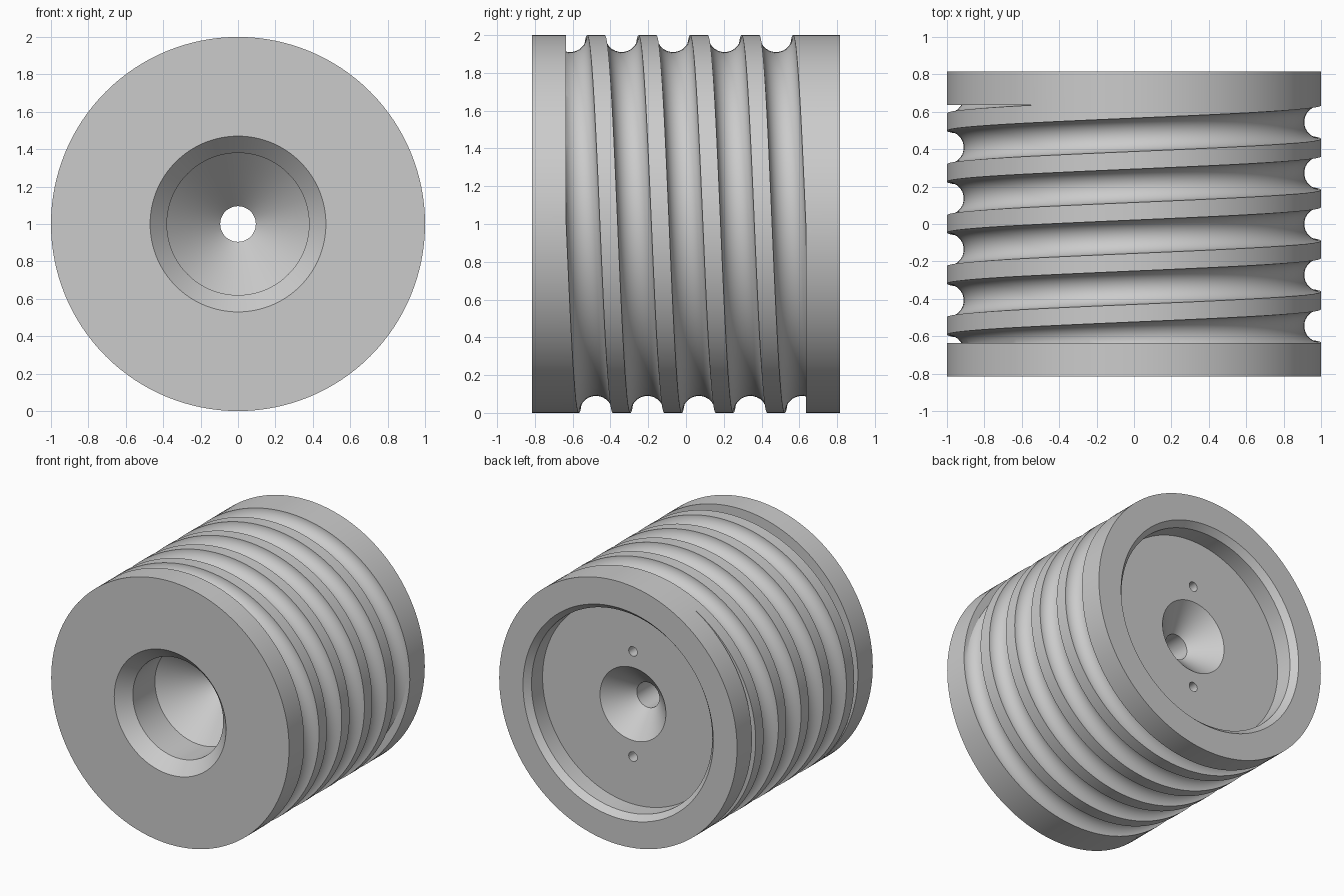
import bpy, bmesh
from math import sin, cos, pi, ceil
from mathutils import Matrix, Vector

HALF = 0.815          # half length of the drum
GROOVE_END = 0.636    # groove stops here at both ends
PITCH = 0.2725
GROOVE_R = 0.09
BORE = 0.095
SEGS = 128

cube = bpy.data.objects.get("Cube")
if cube:
    bpy.data.objects.remove(cube, do_unlink=True)

grey = bpy.data.materials.new("plain grey")
grey.use_nodes = True
grey.diffuse_color = (0.6, 0.6, 0.6, 1)
for node in grey.node_tree.nodes:
    if node.type == 'BSDF_PRINCIPLED':
        node.inputs["Base Color"].default_value = (0.6, 0.6, 0.6, 1)


def finish(name, bm):
    bmesh.ops.recalc_face_normals(bm, faces=bm.faces)
    mesh = bpy.data.meshes.new(name)
    bm.to_mesh(mesh)
    bm.free()
    mesh.materials.append(grey)
    obj = bpy.data.objects.new(name, mesh)
    bpy.context.collection.objects.link(obj)
    return obj


def around(radius, y, angle):
    """Point at a radius and angle about the drum's axis."""
    return Vector((radius * cos(angle), y, 1 + radius * sin(angle)))


def loft(name, rings, closed):
    """Skin a list of equal loops, joined end to end or capped."""
    bm = bmesh.new()
    loops = [[bm.verts.new(p) for p in ring] for ring in rings]
    pairs = list(zip(loops, loops[1:]))
    if closed:
        pairs.append((loops[-1], loops[0]))
    else:
        bm.faces.new(loops[0])
        bm.faces.new(loops[-1])
    n = len(loops[0])
    for a, b in pairs:
        for i in range(n):
            j = (i + 1) % n
            bm.faces.new((a[i], a[j], b[j], b[i]))
    return finish(name, bm)


def combine(target, tool, operation):
    """Apply a boolean and discard the tool."""
    mod = target.modifiers.new(operation.lower(), 'BOOLEAN')
    mod.operation = operation
    mod.solver = 'EXACT'
    mod.object = tool
    bpy.ops.object.select_all(action='DESELECT')
    bpy.context.view_layer.objects.active = target
    target.select_set(True)
    bpy.ops.object.modifier_apply(modifier=mod.name)
    bpy.data.objects.remove(tool, do_unlink=True)


# Drum: turned profile with front socket, conical bore and rear recess
front_cone = -0.455
floor = 0.637
profile = [
    (1, -HALF), (1, HALF),
    (0.80, HALF), (0.76, HALF - 0.045), (0.76, floor),
    (0.277, floor), (BORE, floor - 0.182),
    (BORE, front_cone + 0.285), (0.38, front_cone),
    (0.38, -HALF + 0.095), (0.47, -HALF),
]
turns = [2 * pi * i / SEGS for i in range(SEGS)]
drum = loft("grooved_drum",
            [[around(r, y, a) for a in turns] for r, y in profile], True)

# Helical rope groove, cut off square at both ends
steps = ceil((GROOVE_END + 2 * GROOVE_R) / PITCH * SEGS)
rings = []
for i in range(-steps, steps + 1):
    angle = 2 * pi * (i + 0.5) / SEGS
    centre = -PITCH * angle / (2 * pi)
    ring = []
    for k in range(24):
        t = 2 * pi * (k + 0.5) / 24
        ring.append(around(1 + GROOVE_R * cos(t),
                           centre + GROOVE_R * sin(t), angle))
    rings.append(ring)
groove = loft("groove_cutter", rings, False)

bm = bmesh.new()
bmesh.ops.create_cube(bm, size=1, matrix=Matrix.Translation((0, 0, 1))
                      @ Matrix.Diagonal((3, 2 * GROOVE_END, 3, 1)))
combine(groove, finish("groove_limits", bm), 'INTERSECT')
combine(drum, groove, 'DIFFERENCE')

# Two blind pin holes in the floor of the rear recess
for side in (-1, 1):
    bm = bmesh.new()
    bmesh.ops.create_cone(bm, cap_ends=True, segments=32, radius1=0.036,
                          radius2=0.036, depth=0.4,
                          matrix=Matrix.Translation((0, 0.55, 1 + 0.4 * side))
                          @ Matrix.Rotation(pi / 2, 4, 'X'))
    combine(drum, finish("pin_hole_cutter", bm), 'DIFFERENCE')

bpy.ops.object.shade_smooth_by_angle(angle=pi / 6)
